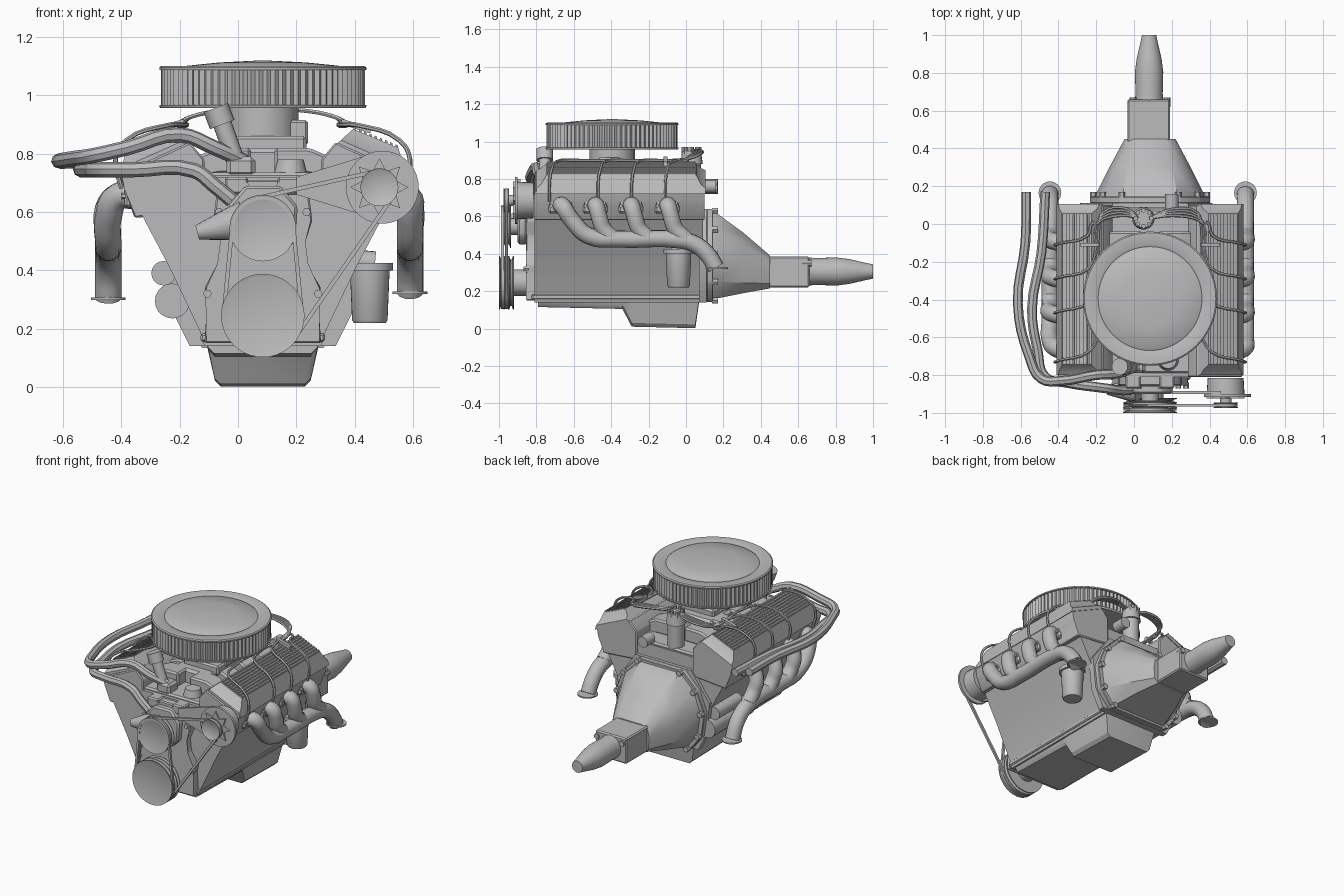
import bpy, bmesh, math
from mathutils import Vector, geometry

if "Cube" in bpy.data.objects:
    bpy.data.objects.remove(bpy.data.objects["Cube"])

CX = 0.085  # crankshaft centreline
metal = bpy.data.materials.new("cast_grey")
metal.use_nodes = True
GREY = (0.5, 0.5, 0.5, 1)
metal.diffuse_color = GREY
metal.node_tree.nodes["Principled BSDF"].inputs["Base Color"].default_value = GREY
made = []


def add(name, mesh):
    obj = bpy.data.objects.new(name, mesh)
    bpy.context.scene.collection.objects.link(obj)
    mesh.materials.clear()
    mesh.materials.append(metal)
    made.append(obj)
    return obj


def finish(name, bm):
    bmesh.ops.recalc_face_normals(bm, faces=bm.faces[:])
    mesh = bpy.data.meshes.new(name)
    bm.to_mesh(mesh)
    bm.free()
    return add(name, mesh)


def loft(name, sections, bevel=0.0, closed=False):
    """Skin equal-sized rings; cap the ends unless the loft closes on itself."""
    bm = bmesh.new()
    rings = [[bm.verts.new(p) for p in s] for s in sections]
    pairs = list(zip(rings, rings[1:])) + ([(rings[-1], rings[0])] if closed else [])
    for a, b in pairs:
        for i in range(len(a)):
            j = (i + 1) % len(a)
            bm.faces.new((a[i], a[j], b[j], b[i]))
    if not closed:
        bm.faces.new(rings[0])
        bm.faces.new(rings[-1])
    if bevel:
        bmesh.ops.bevel(bm, geom=bm.edges[:], offset=bevel, segments=1, affect='EDGES')
    return finish(name, bm)


def prism(name, pts, y0, y1, bevel=0.0):
    return loft(name, [[(x, y, z) for x, z in pts] for y in (y0, y1)], bevel)


def box(name, x0, x1, y0, y1, z0, z1, bevel=0.0):
    return prism(name, [(x0, z0), (x1, z0), (x1, z1), (x0, z1)], y0, y1, bevel)


def mirrored(half):
    """Full cross-section from right half points (offset from centreline, z)."""
    return [(CX + u, z) for u, z in half] + [(CX - u, z) for u, z in reversed(half)]


def lathe(name, profile, origin, axis=(0, 0, 1), steps=32):
    bm = bmesh.new()
    vs = [bm.verts.new((r, 0, h)) for r, h in profile]
    es = [bm.edges.new(p) for p in zip(vs, vs[1:])]
    bmesh.ops.spin(bm, geom=vs + es, cent=(0, 0, 0), axis=(0, 0, 1),
                   angle=math.tau, steps=steps)
    bmesh.ops.remove_doubles(bm, verts=bm.verts[:], dist=0.0004)
    turn = Vector((0, 0, 1)).rotation_difference(Vector(axis))
    for v in bm.verts:
        v.co = turn @ v.co + Vector(origin)
    return finish(name, bm)


def rod(name, a, b, r, r2=None, steps=20):
    a, b = Vector(a), Vector(b)
    d = (b - a).length
    return lathe(name, [(0, 0), (r, 0), (r if r2 is None else r2, d), (0, d)], a, (b - a) / d, steps)


def tube(name, pts, r, sides=2, smooth=5):
    cu = bpy.data.curves.new(name, 'CURVE')
    cu.dimensions = '3D'
    cu.bevel_depth, cu.bevel_resolution, cu.resolution_u = r, sides, smooth
    cu.use_fill_caps = True
    sp = cu.splines.new('BEZIER')
    sp.bezier_points.add(len(pts) - 1)
    for bp, p in zip(sp.bezier_points, pts):
        bp.co = p
        bp.handle_left_type = bp.handle_right_type = 'AUTO'
    tmp = bpy.data.objects.new(name + "_path", cu)
    bpy.context.scene.collection.objects.link(tmp)
    mesh = bpy.data.meshes.new_from_object(tmp.evaluated_get(bpy.context.evaluated_depsgraph_get()))
    bpy.data.objects.remove(tmp)
    return add(name, mesh)


# Block, rear flange and oil pan
prism("engine_block", mirrored([(0.2, 0.14), (0.215, 0.19), (0.32, 0.41), (0.42, 0.6), (0.2, 0.72)]), -0.81, 0.09)
prism("block_rear_flange", mirrored([(0.25, 0.14), (0.31, 0.26), (0.33, 0.46), (0.2, 0.64)]), 0.07, 0.11)
pan = []
for y, zb in ((-0.79, 0.115), (-0.34, 0.105), (-0.29, 0.01), (0.05, 0.002), (0.07, 0.14)):
    half = 0.2 - (0.18 - zb) * 0.2
    pan.append([(x, y, z) for x, z in mirrored([(half - 0.02, zb), (half, zb + 0.02), (0.2, 0.18)])])
loft("oil_pan", pan)
box("pan_rail", CX - 0.213, CX + 0.213, -0.825, 0.08, 0.155, 0.183, 0.006)

# Heads, ribbed valve covers, exhausts and plug leads on both sides
PORTS = (-0.67, -0.485, -0.295, -0.1)
for s, side in ((1, "left"), (-1, "right")):
    def P(u, y, z):
        return (CX + s * u, y, z)
    head = [(0.2, 0.6), (0.2, 0.78), (0.25, 0.84), (0.49, 0.73), (0.475, 0.68), (0.44, 0.58)]
    prism(side + "_cylinder_head", [(CX + s * u, z) for u, z in head], -0.81, 0.1, 0.006)
    cover = []
    for y, k in ((-0.80, 0.3), (-0.775, 0.5), (-0.745, 1), (0.055, 1), (0.08, 0.5), (0.105, 0.3)):
        base_in, base_out = Vector((0.25, 0.83)), Vector((0.495, 0.72))
        top_in, top_out = Vector((0.31, 0.885)), Vector((0.465, 0.82))
        ring = [base_in, base_in.lerp(top_in, k), base_out.lerp(top_out, k), base_out]
        cover.append([P(p.x, y, p.y) for p in ring])
    loft(side + "_valve_cover", cover)
    for i in range(9):
        c = Vector((0.316, 0.883)).lerp(Vector((0.459, 0.823)), i / 8)
        fin = [(c.x - 0.005, c.y - 0.01), (c.x - 0.004, c.y + 0.009), (c.x + 0.004, c.y + 0.006), (c.x + 0.005, c.y - 0.01)]
        prism(side + "_cover_fin", [(CX + s * u, z) for u, z in fin], -0.74, 0.05)
    # Exhaust: one swept log and three downpipes
    out = 0.505 if s > 0 else 0.53
    end = 0.325 if s > 0 else 0.305
    tube(side + "_exhaust_log", [P(0.44, -0.67, 0.655), P(0.495, -0.66, 0.655), P(out, -0.61, 0.58), P(out, -0.52, 0.495),
         P(out, -0.35, 0.478), P(out, -0.05, 0.475), P(out, 0.05, 0.45), P(out, 0.12, 0.39), P(out, 0.16, end)], 0.046, 4)
    for y in PORTS[1:]:
        tube(side + "_exhaust_runner", [P(0.44, y, 0.655), P(0.495, y + 0.005, 0.655), P(out + 0.005, y + 0.02, 0.6),
             P(out, y + 0.045, 0.53), P(out, y + 0.1, 0.478)], 0.045, 4)
    for y in PORTS:
        box(side + "_exhaust_port", *sorted((CX + s * 0.43, CX + s * 0.475)), y - 0.065, y + 0.065, 0.615, 0.695, 0.01)
        for dy in (-0.052, 0.052):
            rod(side + "_port_bolt", P(0.47, y + dy, 0.655), P(0.485, y + dy, 0.655), 0.01, steps=6)
    rod(side + "_exhaust_flange", P(out, 0.165, end - 0.006), P(out, 0.165, end + 0.002), 0.06, steps=28)
    for i, y in enumerate((-0.68, -0.42, -0.24, -0.06)):
        o = i * 0.012
        tube(side + "_plug_lead", [(0.05 + s * 0.03, 0.03, 0.95), P(0.12, 0.08 - o, 0.95), P(0.25, 0.06 - o, 0.925),
             P(0.27 + o / 2, 0.0, 0.905), P(0.28 + o / 2, y + 0.07, 0.9), P(0.33, y, 0.897), P(0.47, y - 0.04, 0.845),
             P(0.505, y - 0.05, 0.78), P(0.485, y - 0.05, 0.68)], 0.008, 1, 4)
    loft(side + "_lead_clip", [[P(u, y, z + dz) for y, dz in ((-0.12, 0), (-0.1, 0), (-0.1, 0.02), (-0.12, 0.02))]
         for u, z in ((0.27, 0.9), (0.37, 0.87))])
    # Intake runners
    for y in (-0.62, -0.46, -0.28, -0.1):
        loft(side + "_intake_runner", [[P(u, y + dy, z + dz) for dy, dz in ((-0.06, -0.05), (0.06, -0.05), (0.06, 0.04), (-0.06, 0.04))]
             for u, z in ((0.04, 0.78), (0.16, 0.78), (0.25, 0.74))], 0.01)

# Intake, carburettor and air cleaner
box("intake_valley", CX - 0.22, CX + 0.22, -0.79, 0.08, 0.6, 0.735, 0.01)
box("intake_plenum", CX - 0.13, CX + 0.13, -0.6, -0.2, 0.72, 0.82, 0.015)
box("carburettor_base", CX - 0.1, CX + 0.15, -0.54, -0.26, 0.8, 0.86, 0.01)
box("choke_housing", CX + 0.06, CX + 0.155, -0.47, -0.35, 0.83, 0.915, 0.008)
rod("carburettor_throat", (CX, -0.395, 0.83), (CX, -0.395, 0.97), 0.122)
pleats = [((0.35 if i % 2 else 0.34), math.tau * i / 160) for i in range(160)]
loft("air_filter", [[(CX + r * math.cos(a), -0.395 + r * math.sin(a), z) for r, a in pleats] for z in (0.965, 1.095)])
lathe("air_cleaner_base", [(0, 0.957), (0.352, 0.957), (0.355, 0.962), (0.355, 0.968), (0, 0.968)], (CX, -0.395, 0), steps=64)
lathe("air_cleaner_lid", [(0, 1.085), (0.355, 1.088), (0.355, 1.096), (0.348, 1.101), (0.285, 1.101),
      (0.275, 1.096), (0.268, 1.101), (0.15, 1.113), (0.03, 1.119), (0, 1.12)], (CX, -0.395, 0), steps=64)

# Oil filler, thermostat and coolant hoses
rod("oil_filler_tube", (-0.01, -0.755, 0.78), (-0.06, -0.755, 0.92), 0.032)
rod("oil_filler_cap", (-0.054, -0.755, 0.9), (-0.076, -0.755, 0.958), 0.045)
box("thermostat_base", -0.04, 0.06, -0.79, -0.69, 0.72, 0.79, 0.015)
rod("thermostat_dome", (0.18, -0.72, 0.72), (0.18, -0.72, 0.78), 0.06, 0.045)
tube("upper_hose", [(0.02, -0.75, 0.775), (-0.08, -0.79, 0.82), (-0.2, -0.8, 0.865), (-0.38, -0.83, 0.82),
     (-0.49, -0.82, 0.795), (-0.555, -0.7, 0.785), (-0.615, -0.42, 0.775), (-0.575, -0.1, 0.775), (-0.57, 0.17, 0.775)], 0.026, 2, 4)
tube("lower_hose", [(-0.02, -0.88, 0.64), (-0.08, -0.88, 0.69), (-0.15, -0.87, 0.742), (-0.36, -0.84, 0.745),
     (-0.47, -0.81, 0.745), (-0.51, -0.67, 0.745), (-0.54, -0.45, 0.745), (-0.49, -0.15, 0.745), (-0.47, 0.17, 0.745)], 0.026, 2, 4)

# Timing cover and water pump
prism("timing_cover", mirrored([(0.2, 0.15), (0.19, 0.3), (0.2, 0.34), (0.15, 0.42), (0.14, 0.5), (0.17, 0.57),
      (0.16, 0.65), (0.12, 0.71)]), -0.855, -0.8, 0.006)
prism("water_pump_body", mirrored([(0.06, 0.45), (0.11, 0.5), (0.12, 0.62), (0.06, 0.69)]), -0.9, -0.85, 0.01)
rod("water_pump_inlet", (0.02, -0.88, 0.57), (-0.14, -0.88, 0.53), 0.07, 0.025)
rod("water_pump_hub", (CX, -0.95, 0.545), (CX, -0.88, 0.545), 0.045)
rod("crank_hub", (CX, -0.95, 0.245), (CX, -0.82, 0.245), 0.07)
for s in (-1, 1):
    for u, z in ((0.19, 0.32), (0.15, 0.6), (0.06, 0.69)):
        rod("cover_bolt", (CX + s * u, -0.87, z), (CX + s * u, -0.84, z), 0.015, steps=6)
    box("pump_leg", *sorted((CX + s * 0.05, CX + s * 0.13)), -0.87, -0.8, 0.66, 0.72, 0.008)

# Dished pulleys (x, z, radius, front y, groove count) and belts
PULLEYS = {"crank": (CX, 0.245, 0.143, -1.0, 3), "pump": (CX, 0.545, 0.114, -0.99, 2),
           "alternator": (0.485, 0.685, 0.065, -0.975, 1)}
for name, (x, z, r, y, grooves) in PULLEYS.items():
    profile = [(0, 0.014), (r * 0.9, 0.004), (r, 0)]
    for g in range(grooves):
        h = g * 0.025
        profile += [(r, h + 0.005), (r - 0.018, h + 0.011), (r - 0.018, h + 0.019), (r, h + 0.025)]
    h = grooves * 0.025 + 0.005
    lathe(name + "_pulley", profile + [(r, h), (r * 0.5, h), (0, h)], (x, y, z), (0, 1, 0), 40)
rod("alternator_shaft", (0.485, -0.95, 0.685), (0.485, -0.9, 0.685), 0.03)


def belt(name, keys, y):
    circles = [(PULLEYS[k][:3], math.tau * i / 40) for k in keys for i in range(40)]
    inner, outer = ([(x + (r + grow) * math.cos(a), z + (r + grow) * math.sin(a)) for (x, z, r), a in circles]
                    for grow in (-0.016, -0.002))
    order = geometry.convex_hull_2d([Vector(p) for p in outer])
    loft(name, [[(ring[i][0], yy, ring[i][1]) for i in order]
         for ring, yy in ((inner, y), (outer, y), (outer, y + 0.014), (inner, y + 0.014))], closed=True)


belt("alternator_belt", ("crank", "pump", "alternator"), -0.967)
belt("pump_belt", ("crank", "pump"), -0.988)

# Alternator and bracket
rod("alternator_body", (0.485, -0.9, 0.685), (0.485, -0.815, 0.685), 0.1, 0.095, 28)
rod("alternator_plate", (0.495, -0.915, 0.685), (0.495, -0.9, 0.685), 0.125, steps=36)
prism("alternator_bracket", [(0.2, 0.66), (0.46, 0.58), (0.46, 0.8), (0.2, 0.72)], -0.9, -0.885)
fan = [(0.485 + r * math.cos(a), 0.685 + r * math.sin(a)) for r, a in (((0.1, 0.06)[i % 2], math.tau * i / 16) for i in range(16))]
prism("alternator_fan", fan, -0.925, -0.913)

# Bell housing, gearbox and tail shaft
bell = [[(0.2, 0.15), (0.28, 0.25), (0.3, 0.4), (0.25, 0.53), (0.15, 0.63)],
        [(0.19, 0.16), (0.265, 0.25), (0.285, 0.4), (0.24, 0.53), (0.145, 0.62)],
        [(0.15, 0.19), (0.2, 0.245), (0.21, 0.36), (0.18, 0.45), (0.115, 0.51)],
        [(0.1, 0.215), (0.13, 0.24), (0.135, 0.32), (0.125, 0.365), (0.08, 0.39)]]
loft("bell_housing", [[(x, y, z) for x, z in mirrored(h)] for y, h in zip((0.1, 0.16, 0.31, 0.45), bell)])
prism("bell_flange", mirrored([(u * 1.06, z + (z - 0.38) * 0.04) for u, z in bell[0]]), 0.11, 0.145, 0.004)
for u, z in bell[0]:
    for s in (-1, 1):
        rod("bell_bolt", (CX + s * u, 0.14, z), (CX + s * u, 0.17, z), 0.018, steps=6)
box("gearbox", CX - 0.12, CX + 0.105, 0.43, 0.66, 0.22, 0.385, 0.008)
for s in (-1, 1):
    rod("shift_lever", (CX + s * 0.09, 0.67, 0.35), (CX + s * 0.09, 0.62, 0.35), 0.018, steps=8)
lathe("tail_shaft", [(0, 0), (0.075, 0), (0.072, 0.035), (0.075, 0.15), (0.066, 0.22),
      (0.045, 0.31), (0.038, 0.345), (0, 0.345)], (0.08, 0.655, 0.305), (0, 1, 0))

# Distributor at the rear
rod("distributor_body", (0.05, 0.03, 0.7), (0.05, 0.03, 0.89), 0.05)
rod("distributor_cap", (0.05, 0.03, 0.88), (0.05, 0.03, 0.95), 0.06, 0.05)
for i in range(8):
    a = math.tau * i / 8
    x, y = 0.05 + 0.042 * math.cos(a), 0.03 + 0.042 * math.sin(a)
    rod("cap_tower", (x, y, 0.93), (x, y, 0.97), 0.012, steps=8)
rod("rear_sensor", (0.2, 0.08, 0.76), (0.2, 0.16, 0.76), 0.035)

# Oil filter and starter motor
lathe("oil_filter", [(0, 0.22), (0.055, 0.22), (0.061, 0.23), (0.068, 0.4), (0.08, 0.4), (0.08, 0.425), (0, 0.425)], (0.452, -0.04, 0))
rod("filter_mount", (0.3, -0.04, 0.44), (0.47, -0.04, 0.425), 0.04)
rod("starter_motor", (-0.225, -0.3, 0.295), (-0.225, 0.11, 0.295), 0.06)
rod("starter_solenoid", (-0.255, -0.16, 0.39), (-0.255, 0.08, 0.39), 0.042)

# Smooth round parts, keep hard edges
bpy.ops.object.select_all(action='DESELECT')
for obj in made:
    obj.select_set(True)
bpy.context.view_layer.objects.active = made[0]
bpy.ops.object.shade_smooth_by_angle(angle=math.radians(32))
